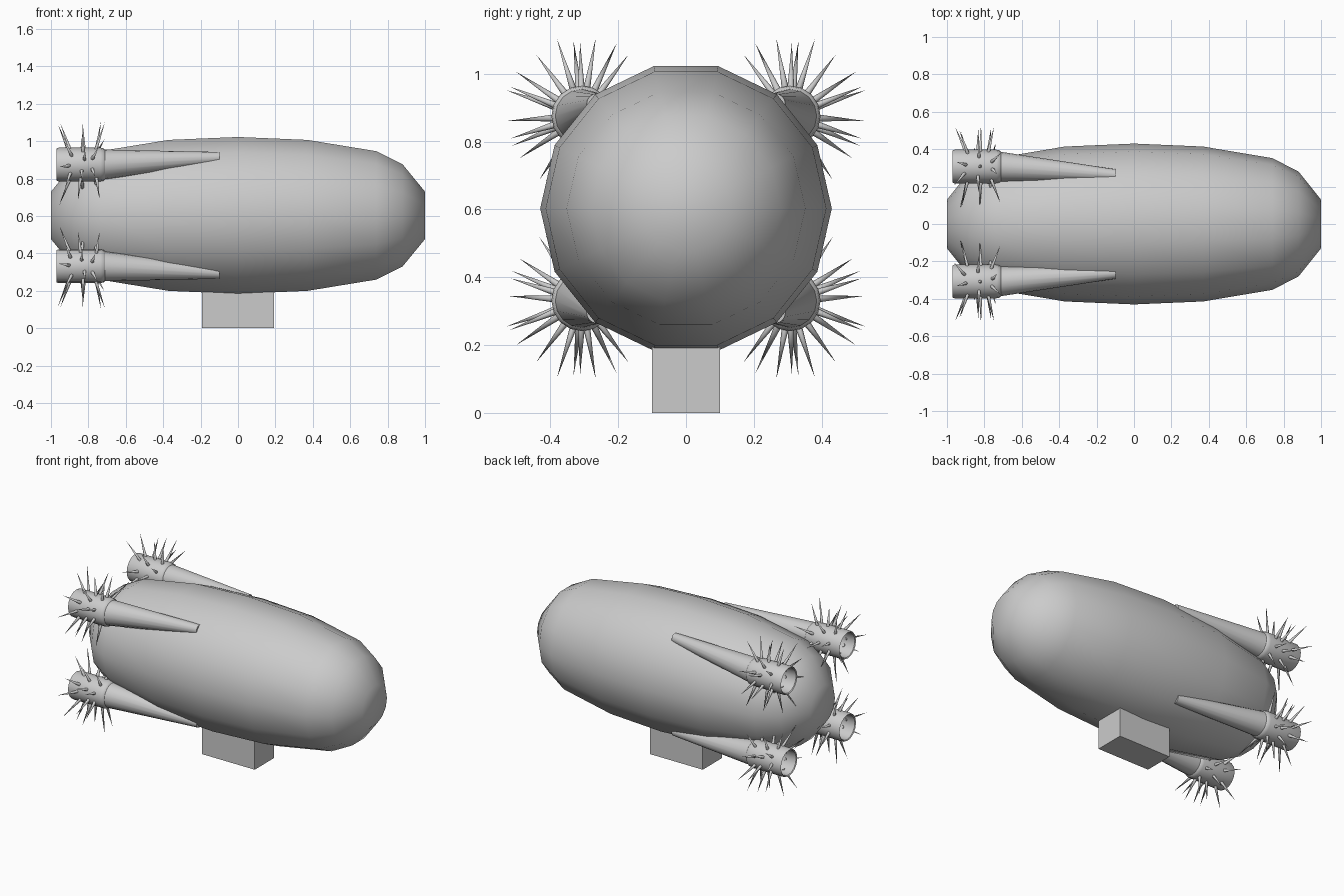
import bpy, bmesh, math, random
from mathutils import Vector

if "Cube" in bpy.data.objects:
    bpy.data.objects.remove(bpy.data.objects["Cube"])

random.seed(4)
CZ = 0.603  # height of the hull axis


def finish(bm, name, angle=None):
    """Turn a bmesh into a named, shaded object."""
    bmesh.ops.recalc_face_normals(bm, faces=bm.faces)
    me = bpy.data.meshes.new(name)
    bm.to_mesh(me)
    bm.free()
    ob = bpy.data.objects.new(name, me)
    bpy.context.collection.objects.link(ob)
    if angle is not None:
        bpy.ops.object.select_all(action='DESELECT')
        ob.select_set(True)
        bpy.context.view_layer.objects.active = ob
        bpy.ops.object.shade_smooth_by_angle(angle=math.radians(angle))
    return ob


def loft(name, rings, n, angle):
    """Rings (x, y, z, radius) facing along x, bridged and capped."""
    bm = bmesh.new()
    loops = []
    for x, y, z, r in rings:
        loops.append([bm.verts.new((x, y + r * math.cos(2 * math.pi * i / n),
                                    z + r * math.sin(2 * math.pi * i / n))) for i in range(n)])
    for a, b in zip(loops, loops[1:]):
        for i in range(n):
            j = (i + 1) % n
            bm.faces.new((a[i], a[j], b[j], b[i]))
    bm.faces.new(loops[0])
    bm.faces.new(loops[-1])
    return finish(bm, name, angle)


# Hull: 14-sided smooth envelope
half = [(0, 0.43), (0.37, 0.414), (0.74, 0.352), (0.88, 0.28), (1.0, 0.13)]
profile = [(-x, r) for x, r in reversed(half[1:])] + half
loft("hull", [(x, 0, CZ, r) for x, r in profile], 14, 80)

# Gondola box under the hull
bm = bmesh.new()
bmesh.ops.create_cube(bm, size=1)
for v in bm.verts:
    v.co = Vector((v.co.x * 0.385, v.co.y * 0.2, 0.125 + v.co.z * 0.25))
finish(bm, "gondola")

# Spike layout shared by all engines: (x, angle, tilt along x, length)
spikes = []
for row, x in enumerate((-0.895, -0.83, -0.77)):
    for k in range(9):
        a = 2 * math.pi * (k + row / 3) / 9 + random.uniform(-0.12, 0.12)
        tilt = (-0.045, 0, 0.035)[row] + random.uniform(-0.02, 0.02)
        spikes.append((x + random.uniform(-0.012, 0.012), a, tilt, random.uniform(0.215, 0.24)))

nozzle = [(-0.74, 0.075), (-0.965, 0.08), (-0.97, 0.086), (-0.96, 0.09),
          (-0.735, 0.09), (-0.717, 0.086), (-0.71, 0.078)]

for sy, side in ((-1, "front"), (1, "back")):
    for sz, level in ((-1, "lower"), (1, "upper")):
        tag = f"{level}_{side}"
        cy, cz = sy * 0.307, CZ + sz * 0.272
        # Hollow nozzle
        loft("nozzle_" + tag, [(x, cy, cz, r) for x, r in nozzle], 16, 40)
        # Tapered fairing sinking into the hull
        loft("fairing_" + tag, [(-0.72, cy, cz, 0.08),
                                (-0.10, sy * 0.262, CZ + sz * 0.308, 0.031)], 16, 40)
        # Spikes around the nozzle
        bm = bmesh.new()
        for x, a, tilt, length in spikes:
            out = Vector((0, sy * math.cos(a), sz * math.sin(a)))
            base = Vector((x, cy, cz)) + out * 0.073
            tip = Vector((x + tilt, cy, cz)) + out * length
            side_dir = out.cross(Vector((1, 0, 0)))
            ring = []
            for i in range(6):
                t = math.pi * i / 3
                ring.append(bm.verts.new(base + 0.011 * (side_dir * math.cos(t) + Vector((math.sin(t), 0, 0)))))
            top = bm.verts.new(tip)
            bm.faces.new(ring)
            for i in range(6):
                bm.faces.new((ring[i], ring[(i + 1) % 6], top))
        finish(bm, "spikes_" + tag, 65)
